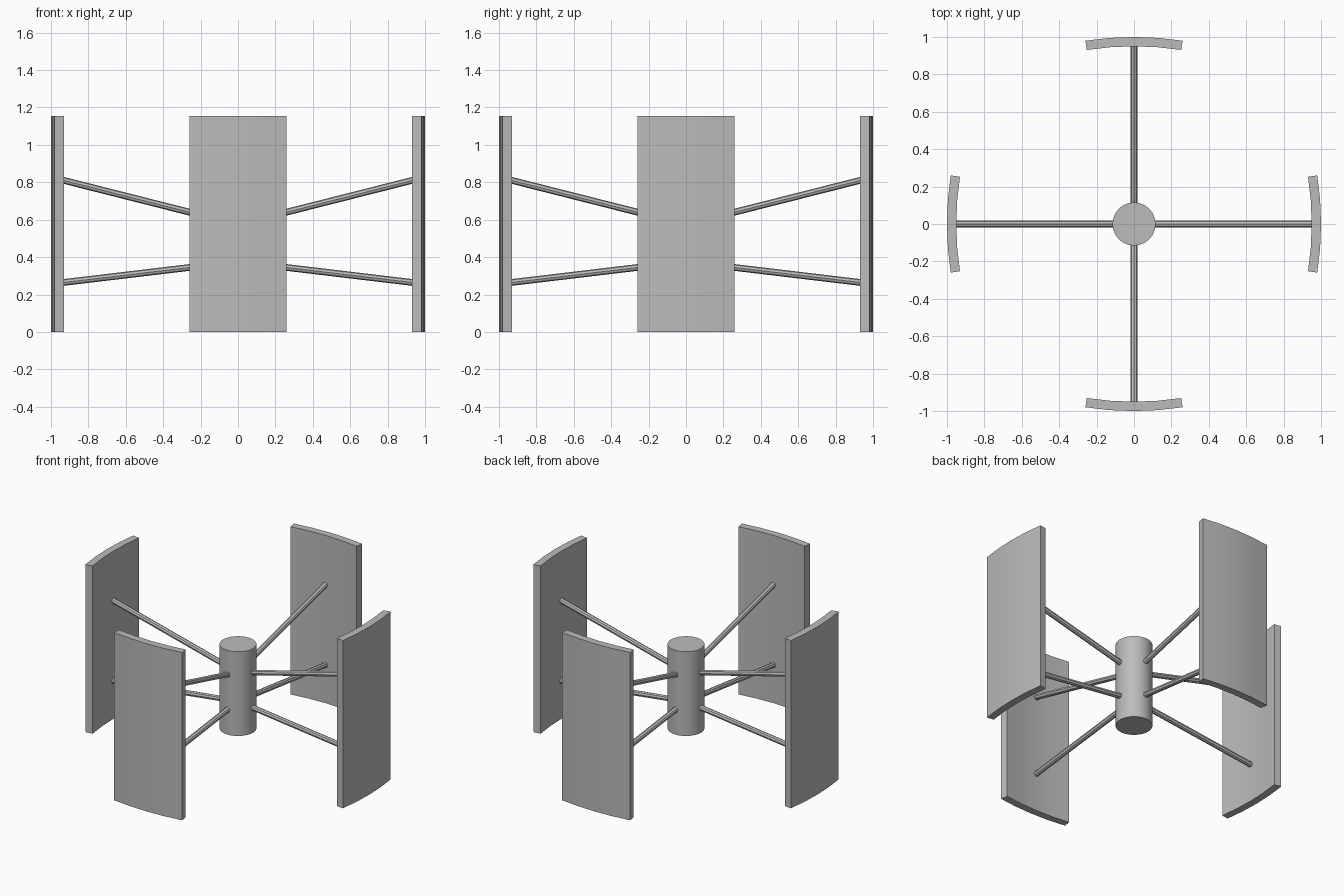
import bpy, bmesh, math
from mathutils import Matrix, Vector

cube = bpy.data.objects.get("Cube")
if cube:
    bpy.data.objects.remove(cube, do_unlink=True)

grey = bpy.data.materials.new("plain_grey")
grey.use_nodes = True
grey.diffuse_color = (0.5, 0.5, 0.5, 1)
grey.node_tree.nodes["Principled BSDF"].inputs["Base Color"].default_value = (0.5, 0.5, 0.5, 1)

BLADE_HEIGHT = 1.155
HALF_CHORD = 0.26
SAG = 0.02
THICKNESS = 0.05
SEGMENTS = 4


def finish(name, bm, smooth=False):
    bmesh.ops.recalc_face_normals(bm, faces=bm.faces)
    mesh = bpy.data.meshes.new(name)
    bm.to_mesh(mesh)
    bm.free()
    mesh.materials.append(grey)
    obj = bpy.data.objects.new(name, mesh)
    bpy.context.collection.objects.link(obj)
    if smooth:
        bpy.ops.object.select_all(action="DESELECT")
        obj.select_set(True)
        bpy.context.view_layer.objects.active = obj
        bpy.ops.object.shade_smooth_by_angle(angle=math.radians(30))
    return obj


def rod(name, start, end, radius, sides, turn, smooth=False):
    """Capped cylinder between two points, turned about z."""
    start, end = Vector(start), Vector(end)
    axis = end - start
    place = (turn @ Matrix.Translation((start + end) / 2)
             @ axis.to_track_quat("Z", "Y").to_matrix().to_4x4())
    bm = bmesh.new()
    bmesh.ops.create_cone(bm, cap_ends=True, segments=sides, radius1=radius,
                          radius2=radius, depth=axis.length, matrix=place)
    return finish(name, bm, smooth)


def blade(name, turn):
    """Upright plate with a shallow curved section, extruded upward."""
    radius = (HALF_CHORD ** 2 + SAG ** 2) / (2 * SAG)
    sweep = math.asin(HALF_CHORD / radius)
    angles = [sweep * (2 * i / SEGMENTS - 1) for i in range(SEGMENTS + 1)]

    def arc(r):
        return [(1 - radius + r * math.cos(a), r * math.sin(a), 0) for a in angles]

    outline = arc(radius) + arc(radius - THICKNESS)[::-1]
    bm = bmesh.new()
    base = bm.faces.new([bm.verts.new(p) for p in outline])
    top = bmesh.ops.extrude_face_region(bm, geom=[base])["geom"]
    bmesh.ops.translate(bm, vec=(0, 0, BLADE_HEIGHT),
                        verts=[v for v in top if isinstance(v, bmesh.types.BMVert)])
    bmesh.ops.transform(bm, matrix=turn, verts=bm.verts)
    return finish(name, bm, True)


# Central hub
rod("hub", (0, 0, 0.19), (0, 0, 0.77), 0.115, 32, Matrix.Identity(4), True)

# Four blades, each held by an upper and a lower arm
for i, side in enumerate(("left", "back", "right", "front")):
    turn = Matrix.Rotation(i * math.pi / 2, 4, "Z")
    blade(side + "_blade", turn)
    rod(side + "_upper_arm", (0.08, 0, 0.595), (0.97, 0, 0.82), 0.018, 8, turn)
    rod(side + "_lower_arm", (0.08, 0, 0.366), (0.97, 0, 0.26), 0.018, 8, turn)
